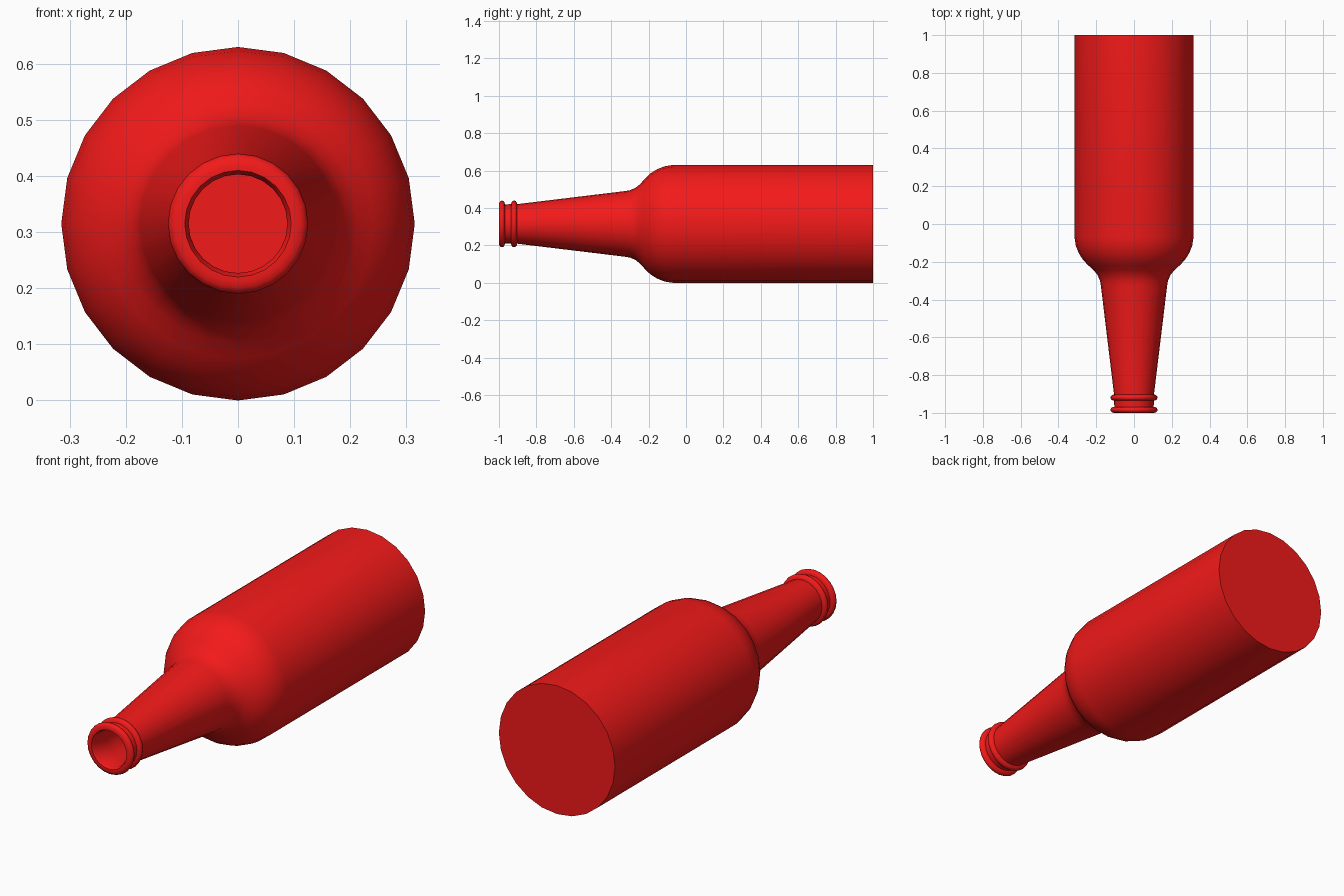
import bpy, bmesh, math

if "Cube" in bpy.data.objects:
    bpy.data.objects.remove(bpy.data.objects["Cube"])

SIDES = 24
AXIS_Z = 0.315


def lip(yc, half, r_in, r_out, steps=6):
    """Half-round bead bulging from r_in to r_out, running towards -y."""
    return [(yc + half * math.cos(math.pi * i / steps),
             r_in + (r_out - r_in) * math.sin(math.pi * i / steps))
            for i in range(steps + 1)]


def lathe_y(name, profile, mat):
    """Revolve (y, radius) points around the bottle's horizontal axis."""
    bm = bmesh.new()
    rings = []
    for y, r in profile:
        if r == 0:
            rings.append([bm.verts.new((0, y, AXIS_Z))])
        else:
            angles = [2 * math.pi * i / SIDES for i in range(SIDES)]
            rings.append([bm.verts.new((r * math.sin(a), y, AXIS_Z + r * math.cos(a)))
                          for a in angles])
    for a, b in zip(rings, rings[1:]):
        for i in range(SIDES):
            j = (i + 1) % SIDES
            if len(a) == 1:
                bm.faces.new((a[0], b[i], b[j]))
            elif len(b) == 1:
                bm.faces.new((a[i], b[0], a[j]))
            else:
                bm.faces.new((a[i], b[i], b[j], a[j]))
    bmesh.ops.recalc_face_normals(bm, faces=bm.faces)
    mesh = bpy.data.meshes.new(name)
    bm.to_mesh(mesh)
    bm.free()
    mesh.materials.append(mat)
    obj = bpy.data.objects.new(name, mesh)
    bpy.context.collection.objects.link(obj)
    bpy.context.view_layer.objects.active = obj
    obj.select_set(True)
    bpy.ops.object.shade_smooth_by_angle(angle=math.radians(40))
    return obj


red = bpy.data.materials.new("red_glass")
red.diffuse_color = (0.9, 0.01, 0.01, 1)
red.use_nodes = True
red.node_tree.nodes["Principled BSDF"].inputs["Base Color"].default_value = red.diffuse_color

# Base, body, rounded shoulder and tapered neck
outer = [(1.0, 0), (1.0, 0.315), (-0.07, 0.315), (-0.115, 0.308), (-0.155, 0.292),
         (-0.19, 0.27), (-0.22, 0.241), (-0.245, 0.213), (-0.27, 0.193),
         (-0.3, 0.18), (-0.33, 0.175), (-0.9, 0.106)]
# Two beads round the mouth
beads = lip(-0.919, 0.016, 0.106, 0.125) + lip(-0.984, 0.016, 0.104, 0.125)
# Hollow inside, from the mouth back to the floor
inner = [(-1.0, 0.095), (-0.985, 0.088), (-0.9, 0.088), (-0.32, 0.155),
         (-0.25, 0.19), (-0.18, 0.25), (-0.07, 0.295), (0.98, 0.295), (0.98, 0)]

lathe_y("bottle", outer + beads + inner, red)
